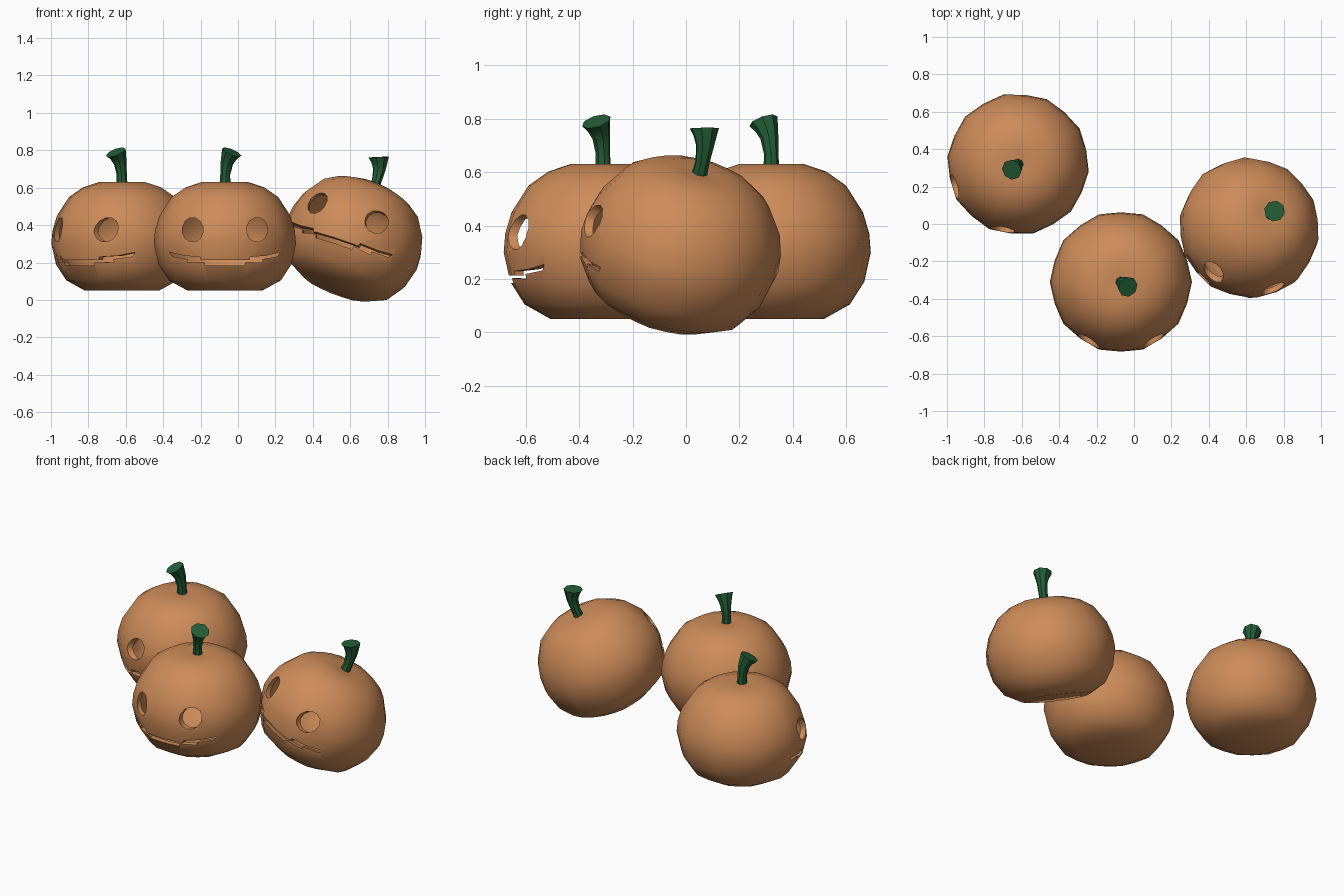
import bpy, bmesh, math
from mathutils import Matrix, Vector

if "Cube" in bpy.data.objects:
    bpy.data.objects.remove(bpy.data.objects["Cube"])


def material(name, rgb):
    m = bpy.data.materials.new(name)
    m.diffuse_color = (*rgb, 1)
    m.use_nodes = True
    m.node_tree.nodes["Principled BSDF"].inputs["Base Color"].default_value = m.diffuse_color
    return m


ORANGE = material("pumpkin_orange", (0.61, 0.26, 0.10))
GREEN = material("stem_green", (0.017, 0.115, 0.038))


def finish(bm, name, mat=None):
    bmesh.ops.recalc_face_normals(bm, faces=bm.faces)
    me = bpy.data.meshes.new(name)
    bm.to_mesh(me)
    bm.free()
    ob = bpy.data.objects.new(name, me)
    bpy.context.collection.objects.link(ob)
    if mat:
        me.materials.append(mat)
    return ob


def activate(ob):
    bpy.ops.object.select_all(action='DESELECT')
    ob.select_set(True)
    bpy.context.view_layer.objects.active = ob


def skin(bm, rings):
    """Bridge successive vertex rings with quads."""
    n = len(rings[0])
    for a, b in zip(rings, rings[1:]):
        for i in range(n):
            j = (i + 1) % n
            bm.faces.new((a[i], a[j], b[j], b[i]))


def prism(name, outline, y0=-0.6, y1=-0.06):
    """Cutter: an x/z outline pushed through the front wall."""
    bm = bmesh.new()
    rings = [[bm.verts.new((x, y, z)) for x, z in outline] for y in (y0, y1)]
    skin(bm, rings)
    for r in rings:
        bm.faces.new(r)
    ob = finish(bm, name)
    ob.hide_render = True
    return ob


# Ribbed body profile: radius, height (centre of pumpkin at 0)
PROFILE = [(0.20, -0.29), (0.30, -0.235), (0.355, -0.15), (0.38, -0.04),
           (0.374, 0.03), (0.35, 0.11), (0.285, 0.21), (0.21, 0.262),
           (0.125, 0.29), (0.06, 0.286)]
# Right half of the toothed grin, top edge outwards then bottom edge inwards
GRIN = [(0.13, -0.127), (0.135, -0.110), (0.22, -0.104), (0.295, -0.085),
        (0.28, -0.108), (0.20, -0.122), (0.20, -0.140), (0.11, -0.137),
        (0.105, -0.155)]


def body(name, matrix):
    bm = bmesh.new()
    n = 20
    rings = []
    for r, z in PROFILE:
        ring = []
        for i in range(n):
            a = 2 * math.pi * i / n
            k = r * (0.98 if i % 2 else 1.0)
            ring.append(bm.verts.new((k * math.cos(a), k * math.sin(a), z)))
        rings.append(ring)
    skin(bm, rings)
    bm.faces.new(rings[0])
    bm.faces.new(rings[-1])
    ob = finish(bm, name, ORANGE)

    # hollow shell
    shell = ob.modifiers.new("shell", 'SOLIDIFY')
    shell.thickness = 0.03
    shell.offset = -1

    # carved eyes and mouth
    cutters = []
    for s in (-1, 1):
        oval = [(s * 0.172 + 0.056 * math.cos(t), 0.035 + 0.066 * math.sin(t))
                for t in (2 * math.pi * (i + 0.5) / 12 for i in range(12))]
        cutters.append(prism("eye_cutter", oval))
    cutters.append(prism("mouth_cutter", GRIN + [(-x, z) for x, z in reversed(GRIN)]))
    activate(ob)
    bpy.ops.object.modifier_apply(modifier="shell")
    for c in cutters:
        cut = ob.modifiers.new("carve", 'BOOLEAN')
        cut.operation = 'DIFFERENCE'
        cut.solver = 'EXACT'
        cut.object = c
        bpy.ops.object.modifier_apply(modifier="carve")
        bpy.data.objects.remove(c)
    bpy.ops.object.shade_smooth_by_angle(angle=math.radians(35))
    ob.matrix_world = matrix


# Flared bent stem: sideways offset, height, radius, tilt in degrees
STEM = [(0, 0.265, 0.030, 0), (0.002, 0.33, 0.027, 5), (0.012, 0.39, 0.034, 14),
        (0.028, 0.425, 0.044, 22), (0.045, 0.45, 0.056, 28)]


def stem(name, matrix, lean):
    bm = bmesh.new()
    rings = []
    for off, z, r, tilt in STEM:
        m = (Matrix.Rotation(math.radians(lean), 4, 'Z')
             @ Matrix.Translation((off, 0, z))
             @ Matrix.Rotation(math.radians(tilt), 4, 'Y'))
        rings.append([bm.verts.new(m @ Vector((r * math.cos(a), r * math.sin(a), 0)))
                      for a in (2 * math.pi * i / 8 for i in range(8))])
    skin(bm, rings)
    bm.faces.new(rings[0])
    bm.faces.new(rings[-1])
    ob = finish(bm, name, GREEN)
    activate(ob)
    bpy.ops.object.shade_smooth_by_angle(angle=math.radians(40))
    ob.matrix_world = matrix


# Tilted pumpkin orientation from its right and up directions
up = Vector((0.358, 0.234, 0.903)).normalized()
right = Vector((0.91, -0.27, -0.31))
right = (right - up * right.dot(up)).normalized()
tilted = Matrix((right, up.cross(right), up)).transposed().to_4x4()

# name, position, orientation, local stem lean direction
PUMPKINS = [
    ("front", (-0.07, -0.31, 0.34), Matrix.Identity(4), -35),
    ("back", (-0.62, 0.32, 0.34), Matrix.Rotation(math.radians(-42), 4, 'Z'), -96),
    ("tilted", (0.625, -0.015, 0.338), tilted, -135),
]
for label, pos, rot, lean in PUMPKINS:
    place = Matrix.Translation(pos) @ rot
    body(label + "_pumpkin_body", place)
    stem(label + "_pumpkin_stem", place, lean)
